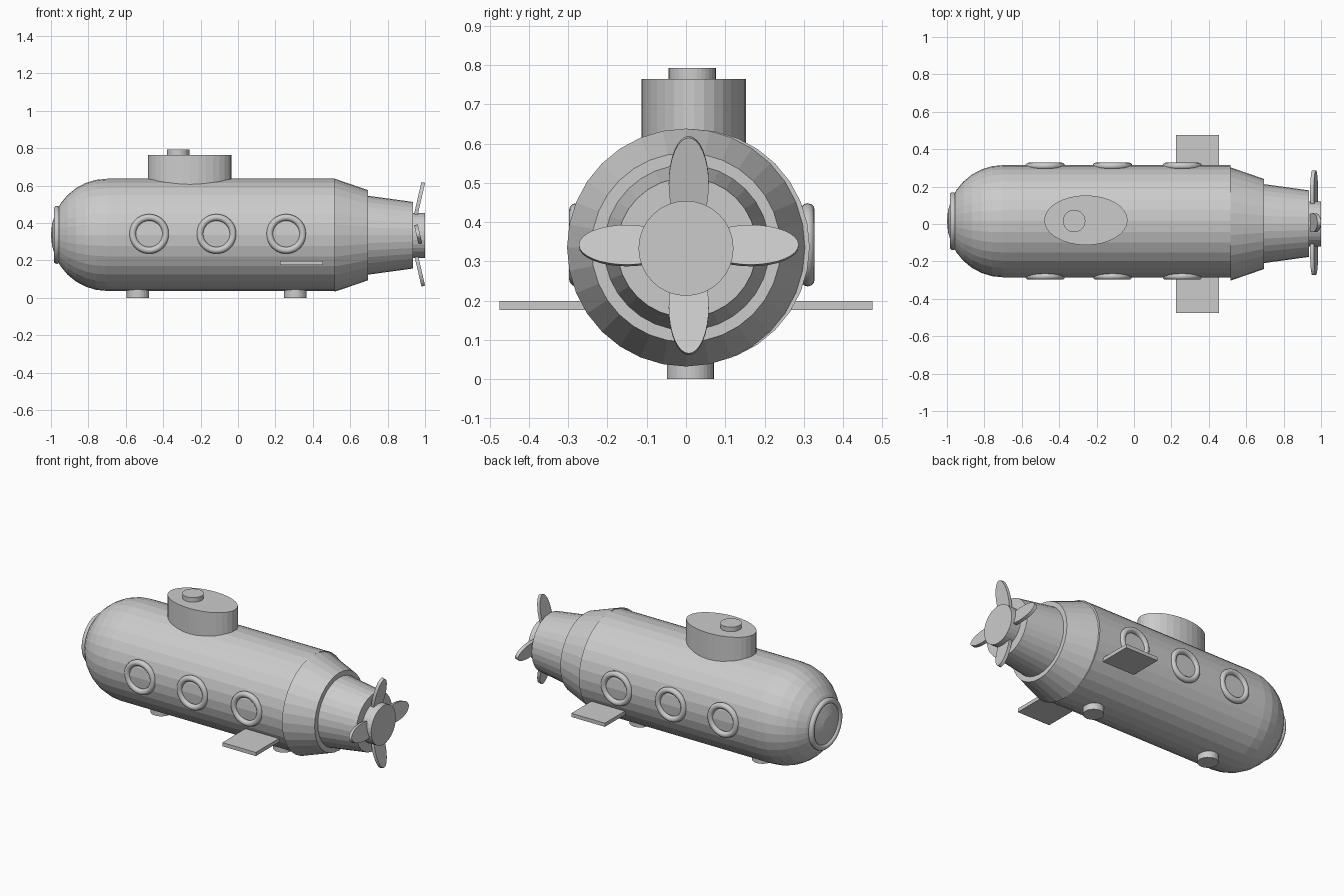
import bpy, bmesh
from math import pi, sin, cos, radians
from mathutils import Matrix, Vector

if "Cube" in bpy.data.objects:
    bpy.data.objects.remove(bpy.data.objects["Cube"])

HULL_Y, HULL_Z = 0.015, 0.337   # hull axis
TAIL_Z = 0.335                  # tail axis (y = 0)


def finish(name, bm, smooth=False):
    bmesh.ops.recalc_face_normals(bm, faces=bm.faces[:])
    me = bpy.data.meshes.new(name)
    bm.to_mesh(me)
    bm.free()
    for p in me.polygons:
        p.use_smooth = smooth
    ob = bpy.data.objects.new(name, me)
    bpy.context.collection.objects.link(ob)
    return ob


def lathe(name, profile, y, z, sides=32):
    """Revolve (x, radius) points around an axis parallel to x, with end caps."""
    bm = bmesh.new()
    rings = []
    for x, r in profile:
        n = 1 if r < 1e-5 else sides
        rings.append([bm.verts.new((x, y + r * sin(2 * pi * i / sides),
                                    z + r * cos(2 * pi * i / sides))) for i in range(n)])
    for a, b in zip(rings, rings[1:]):
        for i in range(sides):
            j = (i + 1) % sides
            if len(a) == 1:
                bm.faces.new((a[0], b[i], b[j]))
            else:
                bm.faces.new((a[i], a[j], b[j], b[i]))
    for ring in (rings[0], rings[-1]):
        if len(ring) > 1:
            bm.faces.new(ring)
    return finish(name, bm)


def drum(name, loc, rx, ry, height, rot=Matrix(), sides=32):
    """Elliptical cylinder, axis along local z."""
    bm = bmesh.new()
    bmesh.ops.create_cone(bm, cap_ends=True, segments=sides, radius1=1, radius2=1, depth=1)
    bm.transform(Matrix.Translation(loc) @ rot @ Matrix.Diagonal((rx, ry, height, 1)))
    return finish(name, bm)


def ring(name, loc, major, minor, axis, sides=40, tube=12):
    """Torus whose axis points along the given direction."""
    bm = bmesh.new()
    v = [[bm.verts.new(((major + minor * cos(b)) * cos(a),
                        (major + minor * cos(b)) * sin(a), minor * sin(b)))
          for b in (2 * pi * k / tube for k in range(tube))]
         for a in (2 * pi * i / sides for i in range(sides))]
    for i in range(sides):
        for k in range(tube):
            i2, k2 = (i + 1) % sides, (k + 1) % tube
            bm.faces.new((v[i][k], v[i2][k], v[i2][k2], v[i][k2]))
    rot = Vector((0, 0, 1)).rotation_difference(Vector(axis)).to_matrix().to_4x4()
    bm.transform(Matrix.Translation(loc) @ rot)
    return finish(name, bm, smooth=True)


# Hull with hemispherical nose
nose = [(-0.70 - 0.30 * cos(pi / 2 * i / 8), 0.30 * sin(pi / 2 * i / 8)) for i in range(9)]
lathe("hull", nose + [(0.515, 0.30)], HULL_Y, HULL_Z)
ring("nose_window_ring", (-0.968, HULL_Y, HULL_Z), 0.138, 0.017, (1, 0, 0))

# Tail cones and propeller hub
lathe("tail_cone", [(0.515, 0.303), (0.695, 0.241)], 0, TAIL_Z)
lathe("tail_tube", [(0.68, 0.213), (0.695, 0.211), (0.935, 0.178)], 0.002, TAIL_Z)
lathe("propeller_hub", [(0.93, 0.121), (1.0, 0.121)], 0, 0.333)

# Propeller blades: vertical ones lean aft, horizontal ones are pitched
face_x = Matrix.Rotation(pi / 2, 4, 'Y')
for name, dy, dz, tilt in (("top", 0, 1, 13), ("bottom", 0, -1, -13),
                           ("left", -1, 0, -13), ("right", 1, 0, -13)):
    loc = (0.963, 0.007 + dy * 0.158, 0.340 + dz * 0.158)
    half_z, half_y = (0.122, 0.051) if dz else (0.052, 0.122)
    drum("propeller_blade_" + name, loc, half_z, half_y, 0.02,
         Matrix.Rotation(radians(tilt), 4, 'Y') @ face_x)

# Conning tower and hatch
drum("tower", (-0.257, 0.02, 0.66), 0.223, 0.133, 0.21)
drum("hatch", (-0.32, 0.016, 0.77), 0.06, 0.06, 0.046)

# Portholes on both sides
for side, s in (("front", -1), ("back", 1)):
    for i, x in enumerate((-0.475, -0.115, 0.258)):
        ring(f"porthole_{side}_{i + 1}", (x, HULL_Y + s * 0.295, 0.342), 0.088, 0.018, (0, s, 0))

# Side fins
for side, s in (("front", -1), ("back", 1)):
    bm = bmesh.new()
    bmesh.ops.create_cube(bm, size=1)
    bm.transform(Matrix.Translation((0.34, s * 0.345, 0.187))
                 @ Matrix.Diagonal((0.23, 0.26, 0.023, 1)))
    finish("fin_" + side, bm)

# Feet
for side, x in (("front", -0.535), ("rear", 0.307)):
    drum("foot_" + side, (x, 0.011, 0.035), 0.06, 0.06, 0.07)
